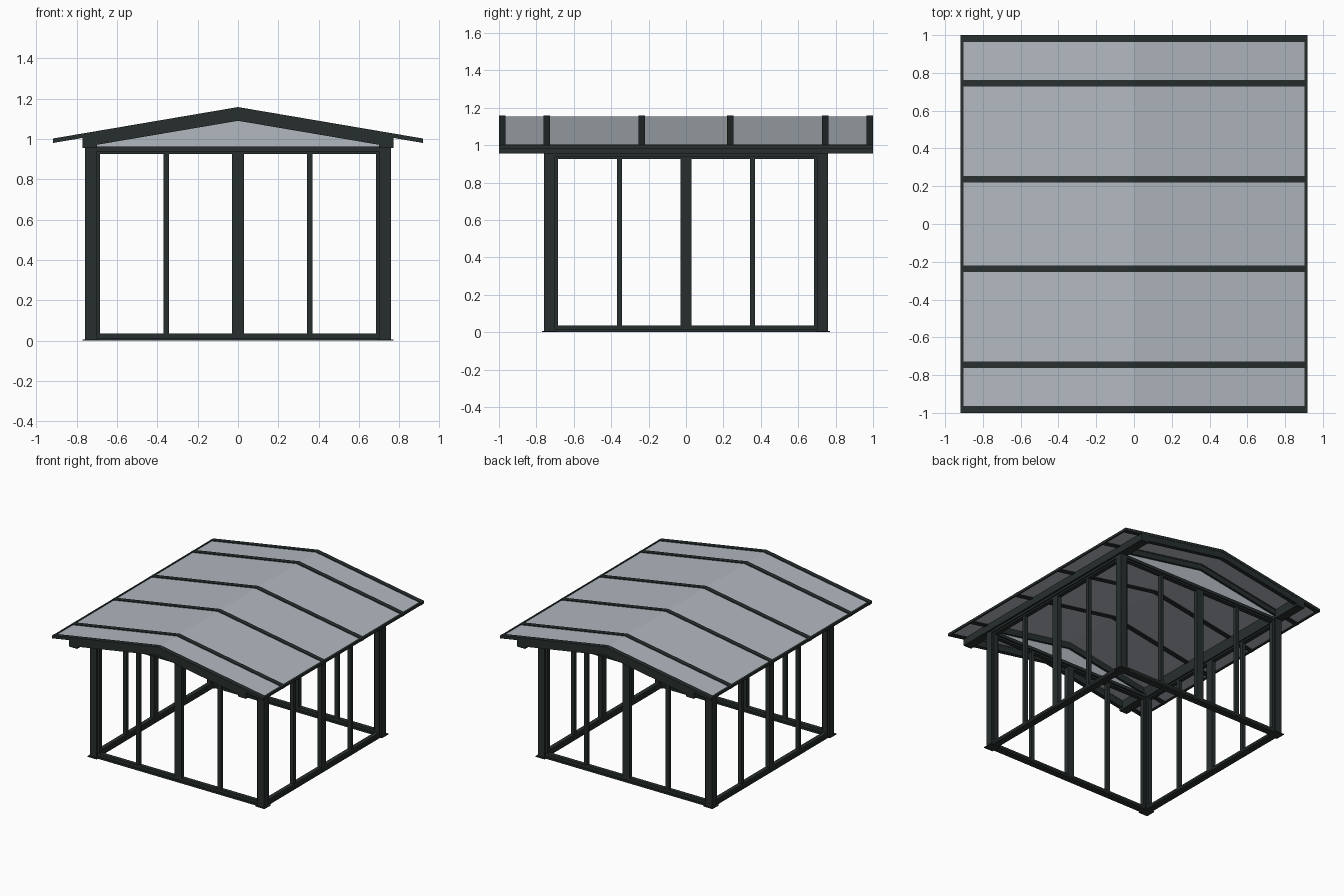
import bpy
import bmesh

if "Cube" in bpy.data.objects:
    bpy.data.objects.remove(bpy.data.objects["Cube"])


def make_material(name, rgb):
    mat = bpy.data.materials.new(name)
    mat.use_nodes = True
    color = (*rgb, 1.0)
    mat.diffuse_color = color
    mat.node_tree.nodes["Principled BSDF"].inputs["Base Color"].default_value = color
    return mat


FRAME = make_material("dark green grey metal", (0.02, 0.028, 0.027))
GLASS = make_material("pale grey glass", (0.44, 0.48, 0.52))


def finish(name, bm, mat):
    bmesh.ops.recalc_face_normals(bm, faces=bm.faces[:])
    mesh = bpy.data.meshes.new(name)
    bm.to_mesh(mesh)
    bm.free()
    mesh.materials.append(mat)
    obj = bpy.data.objects.new(name, mesh)
    bpy.context.collection.objects.link(obj)
    return obj


def box(name, x, y, z, mat=FRAME):
    """Box from three (low, high) ranges."""
    bm = bmesh.new()
    bmesh.ops.create_cube(bm, size=1)
    for v in bm.verts:
        v.co = [r[0] if c < 0 else r[1] for c, r in zip(v.co, (x, y, z))]
    return finish(name, bm, mat)


def prism(name, profile, y0, y1, mat=FRAME):
    """Extrude an x-z profile along y."""
    bm = bmesh.new()
    face = bm.faces.new([bm.verts.new((x, y0, z)) for x, z in profile])
    out = bmesh.ops.extrude_face_region(bm, geom=[face])
    for v in out["geom"]:
        if isinstance(v, bmesh.types.BMVert):
            v.co.y = y1
    return finish(name, bm, mat)


RIDGE, SLOPE, EAVE, BEAM = 1.152, 0.17, 0.918, 0.77


def roof_z(x, offset=0.0):
    return RIDGE + offset - SLOPE * abs(x)


def chevron(half, top, bottom):
    upper = [(x, roof_z(x, top)) for x in (-half, 0, half)]
    lower = [(x, roof_z(x, bottom)) for x in (half, 0, -half)]
    return upper + lower


def mirror_x(lo, hi, side):
    return tuple(sorted((lo * side, hi * side)))


# Roof panels and the glazing bars that clamp them
prism("roof_panels", chevron(EAVE - 0.005, 0, -0.008), -0.99, 0.99, GLASS)
for i, y in enumerate((-0.982, -0.745, -0.237, 0.237, 0.745, 0.982)):
    prism(f"roof_bar_{i + 1}", chevron(EAVE, 0.006, -0.016), y - 0.018, y + 0.018)

for side, label in ((-1, "right"), (1, "left")):
    # Eave trim and the long beam carrying the roof
    edge = [(x * side, roof_z(x, o)) for x, o in
            ((EAVE - 0.015, 0.005), (EAVE, 0.005), (EAVE, -0.014), (EAVE - 0.015, -0.014))]
    prism(f"eave_trim_{label}", edge, -1, 1)
    beam = [(x * side, z) for x, z in
            ((0.70, 0.955), (BEAM, 0.955), (BEAM, roof_z(BEAM, -0.01)), (0.70, roof_z(0.70, -0.01)))]
    prism(f"eave_beam_{label}", beam, -1, 1)

for side, label in ((-1, "front"), (1, "back")):
    # Gable rafters at the overhang and above the wall
    prism(f"outer_rafter_{label}", chevron(BEAM, -0.008, -0.062), side * 0.965, side * 0.998)
    prism(f"wall_rafter_{label}", chevron(BEAM, -0.008, -0.055), side * 0.72, side * 0.76)
    # Gable glass
    prism(f"gable_glass_{label}", [(-0.72, 0.95), (0.72, 0.95), (0.72, 0.98),
                                   (0, roof_z(0, -0.05)), (-0.72, 0.98)],
          side * 0.737, side * 0.743, GLASS)

# Corner posts with foot plates
for sx in (-1, 1):
    for sy in (-1, 1):
        name = ("front" if sy < 0 else "back") + ("_left" if sx > 0 else "_right")
        box(f"post_{name}", mirror_x(0.70, 0.758, sx), mirror_x(0.70, 0.758, sy), (0, 0.96))
        box(f"foot_plate_{name}", mirror_x(0.69, BEAM, sx), mirror_x(0.69, BEAM, sy), (0, 0.006))


def wall_part(name, along, depth, z, wall, side):
    """Place a part on a front/back or a left/right wall."""
    across = mirror_x(*depth, side)
    if wall == "y":
        box(name, along, across, z)
    else:
        box(name, across, along, z)


# Sliding door walls: tracks, jambs and stiles on all four sides
WALLS = (("front", "y", -1), ("back", "y", 1), ("right", "x", -1), ("left", "x", 1))
for label, wall, side in WALLS:
    wall_part(f"sill_{label}", (-0.72, 0.72), (0.70, 0.755), (0, 0.014), wall, side)
    wall_part(f"bottom_rail_{label}", (-0.70, 0.70), (0.712, 0.745), (0.01, 0.036), wall, side)
    wall_part(f"top_rail_{label}", (-0.70, 0.70), (0.712, 0.745), (0.925, 0.945), wall, side)
    wall_part(f"header_{label}", (-0.72, 0.72), (0.70, 0.755), (0.938, 0.962), wall, side)
    for s in (-1, 1):
        wall_part(f"jamb_{label}_{s}", mirror_x(0.685, 0.71, s), (0.71, 0.745),
                  (0.01, 0.95), wall, side)
        wall_part(f"door_stile_{label}_{s}", mirror_x(0.342, 0.37, s), (0.712, 0.742),
                  (0.02, 0.94), wall, side)
    wall_part(f"meeting_stile_{label}", (-0.029, 0.029), (0.71, 0.745), (0.01, 0.95), wall, side)
